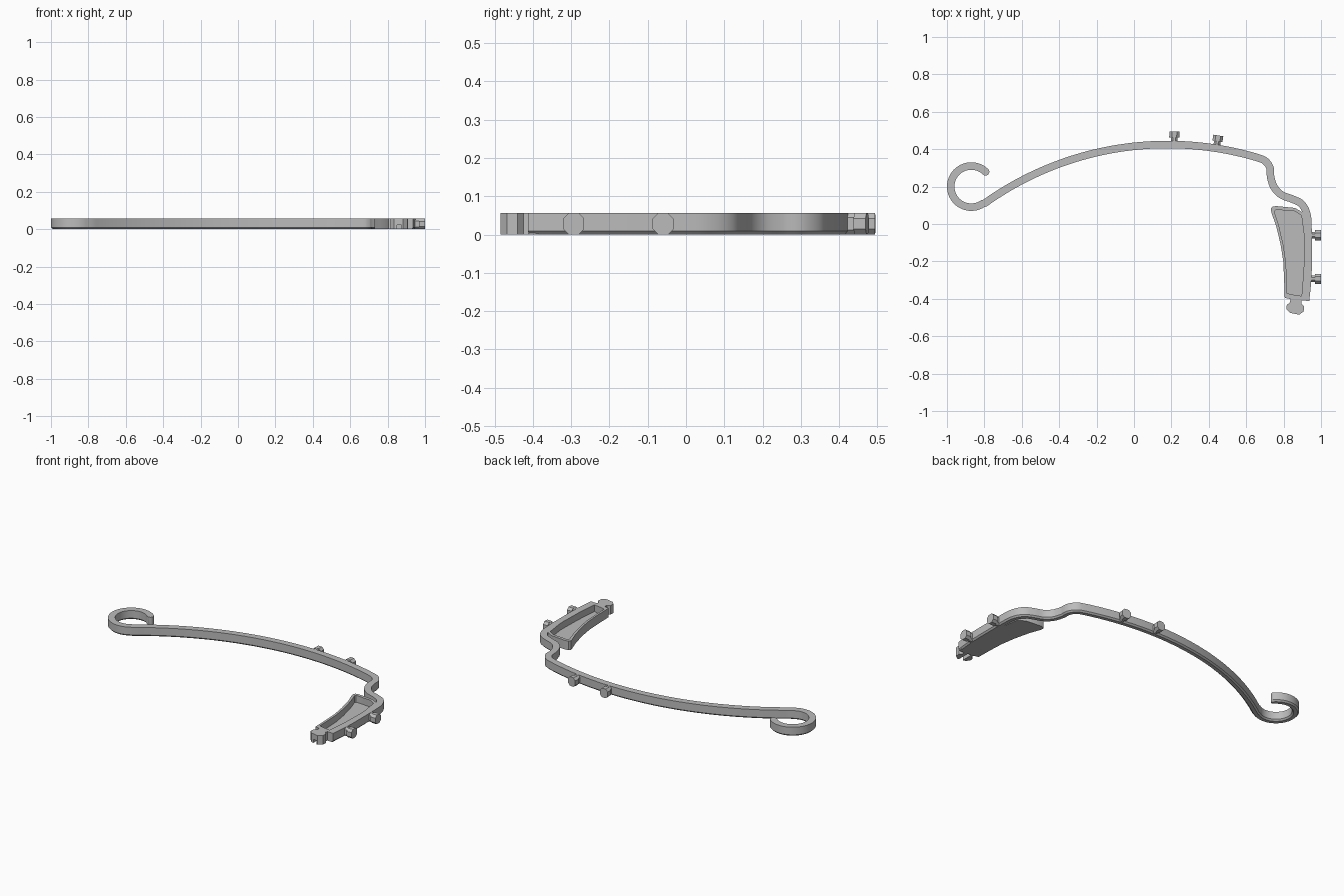
import bpy, bmesh, math
from mathutils import Vector, Matrix

cube = bpy.data.objects.get("Cube")
if cube:
    bpy.data.objects.remove(cube, do_unlink=True)

grey = bpy.data.materials.new("plain grey")
grey.use_nodes = True
colour = (0.5, 0.5, 0.5, 1)
grey.diffuse_color = colour
grey.node_tree.nodes["Principled BSDF"].inputs["Base Color"].default_value = colour

H = 0.056      # overall thickness
HALF = 0.02    # half width of the band
CH = 0.009     # chamfer along the lower edges


def finish(bm, name):
    bmesh.ops.recalc_face_normals(bm, faces=bm.faces)
    mesh = bpy.data.meshes.new(name)
    bm.to_mesh(mesh)
    bm.free()
    mesh.materials.append(grey)
    for p in mesh.polygons:
        p.use_smooth = True
    mesh.set_sharp_from_angle(angle=math.radians(30))
    obj = bpy.data.objects.new(name, mesh)
    bpy.context.collection.objects.link(obj)
    return obj


def skin(rings, name):
    """Join equal closed rings of points and cap both ends."""
    bm = bmesh.new()
    loops = [[bm.verts.new(p) for p in ring] for ring in rings]
    n = len(loops[0])
    for a, b in zip(loops, loops[1:]):
        for i in range(n):
            j = (i + 1) % n
            bm.faces.new((a[i], a[j], b[j], b[i]))
    bm.faces.new(loops[0])
    bm.faces.new(loops[-1])
    return finish(bm, name)


def level(outline, z):
    return [(x, y, z) for x, y in outline]


def prism(outline, z0, z1, name):
    return skin([level(outline, z0), level(outline, z1)], name)


def arc(cx, cy, r, a0, a1, steps):
    angles = [math.radians(a0 + (a1 - a0) * i / steps) for i in range(steps + 1)]
    return [Vector((cx + r * math.cos(a), cy + r * math.sin(a))) for a in angles]


def spline(pts, steps=6):
    """Smooth curve through the points."""
    pts = [Vector(p) for p in pts]
    out = []
    for i in range(1, len(pts) - 2):
        a, b, c, d = pts[i - 1:i + 3]
        for k in range(steps):
            t = k / steps
            out.append(0.5 * (2 * b + (c - a) * t + (2 * a - 5 * b + 4 * c - d) * t * t
                              + (3 * b - a - 3 * c + d) * t ** 3))
    return out + [pts[-2]]


# Centre line: hook, long bow, S bend, straight wall
hook = arc(-0.87, 0.2, 0.11, 46, 304, 40)
bow = arc(0.18, -1.255, 1.68, 125.5, 73.5, 50)
bend = spline([bow[-2], bow[-1], (0.70, 0.338), (0.727, 0.30), (0.731, 0.25), (0.75, 0.195),
               (0.79, 0.155), (0.85, 0.132), (0.895, 0.108), (0.922, 0.06), (0.93, -0.01),
               (0.931, -0.2), (0.928, -0.3), (0.917, -0.41), (0.905, -0.5)])
path = hook + bow + bend[1:]
widths = [HALF] * len(path)

# Rounded tip of the hook
back = (hook[0] - hook[1]).normalized()
for k in range(1, 7):
    a = math.radians(14 * k)
    path.insert(0, hook[0] + back * HALF * math.sin(a))
    widths.insert(0, HALF * math.cos(a))

rings = []
for i, (p, w) in enumerate(zip(path, widths)):
    t = (path[min(i + 1, len(path) - 1)] - path[max(i - 1, 0)]).normalized()
    side = Vector((-t.y, t.x))
    low = w * (1 - CH / HALF)
    section = [(-low, 0), (low, 0), (w, CH), (w, H), (-w, H), (-w, CH)]
    rings.append([(p.x + side.x * s, p.y + side.y * s, z) for s, z in section])
skin(rings, "curved_band")

# Hollow tray, open at the top
outer = [(0.735, 0.06), (0.731, 0.08), (0.738, 0.092), (0.76, 0.096), (0.86, 0.086),
         (0.905, 0.06), (0.925, -0.08), (0.92, -0.25), (0.913, -0.40), (0.84, -0.402),
         (0.805, -0.39), (0.803, -0.30), (0.798, -0.20), (0.784, -0.11), (0.76, -0.01)]
inner = [(0.752, 0.06), (0.75, 0.067), (0.754, 0.073), (0.765, 0.076), (0.86, 0.068),
         (0.895, 0.045), (0.912, -0.08), (0.907, -0.25), (0.896, -0.385), (0.84, -0.376),
         (0.818, -0.37), (0.817, -0.30), (0.812, -0.20), (0.798, -0.11), (0.775, -0.01)]
skin([level(outer, 0), level(outer, H), level(inner, H), level(inner, 0.014)], "hollow_tray")

# End block with a knob, split underneath into two prongs
prism([(0.806, -0.385), (0.934, -0.385), (0.932, -0.41), (0.905, -0.41), (0.84, -0.402),
       (0.806, -0.395)], 0, H, "end_block")
left_edge = [(0.838, -0.39), (0.834, -0.42), (0.817, -0.432), (0.815, -0.455),
             (0.834, -0.475)]
right_edge = [(0.883, -0.485), (0.907, -0.468), (0.91, -0.44), (0.894, -0.425),
              (0.902, -0.39)]
prism(left_edge + right_edge, 0.022, H, "knob_top")
prism(left_edge + [(0.85, -0.478), (0.85, -0.39)], 0, 0.022, "knob_right_prong")
prism([(0.874, -0.39), (0.874, -0.483)] + right_edge, 0, 0.022, "knob_left_prong")


# Pegs: narrow stem with an eight-sided head, pointing outward
def peg(name, x, y, angle):
    place = Matrix.Translation((x, y, 0)) @ Matrix.Rotation(math.radians(angle), 4, "Z")

    def ring(d, half, c):
        sec = [(-half + c, 0), (half - c, 0), (half, c), (half, H - c),
               (half - c, H), (-half + c, H), (-half, H - c), (-half, c)]
        return [place @ Vector((d, s, z)) for s, z in sec]

    skin([ring(-0.012, 0.018, 0.012), ring(0.018, 0.018, 0.012),
          ring(0.018, 0.027, 0.014), ring(0.05, 0.027, 0.014)], name)


for name, x, y, angle in (("bow_peg_inner", 0.215, 0.444, 89), ("bow_peg_outer", 0.443, 0.424, 81),
                          ("wall_peg_back", 0.95, -0.06, 0), ("wall_peg_front", 0.949, -0.293, 0)):
    peg(name, x, y, angle)
